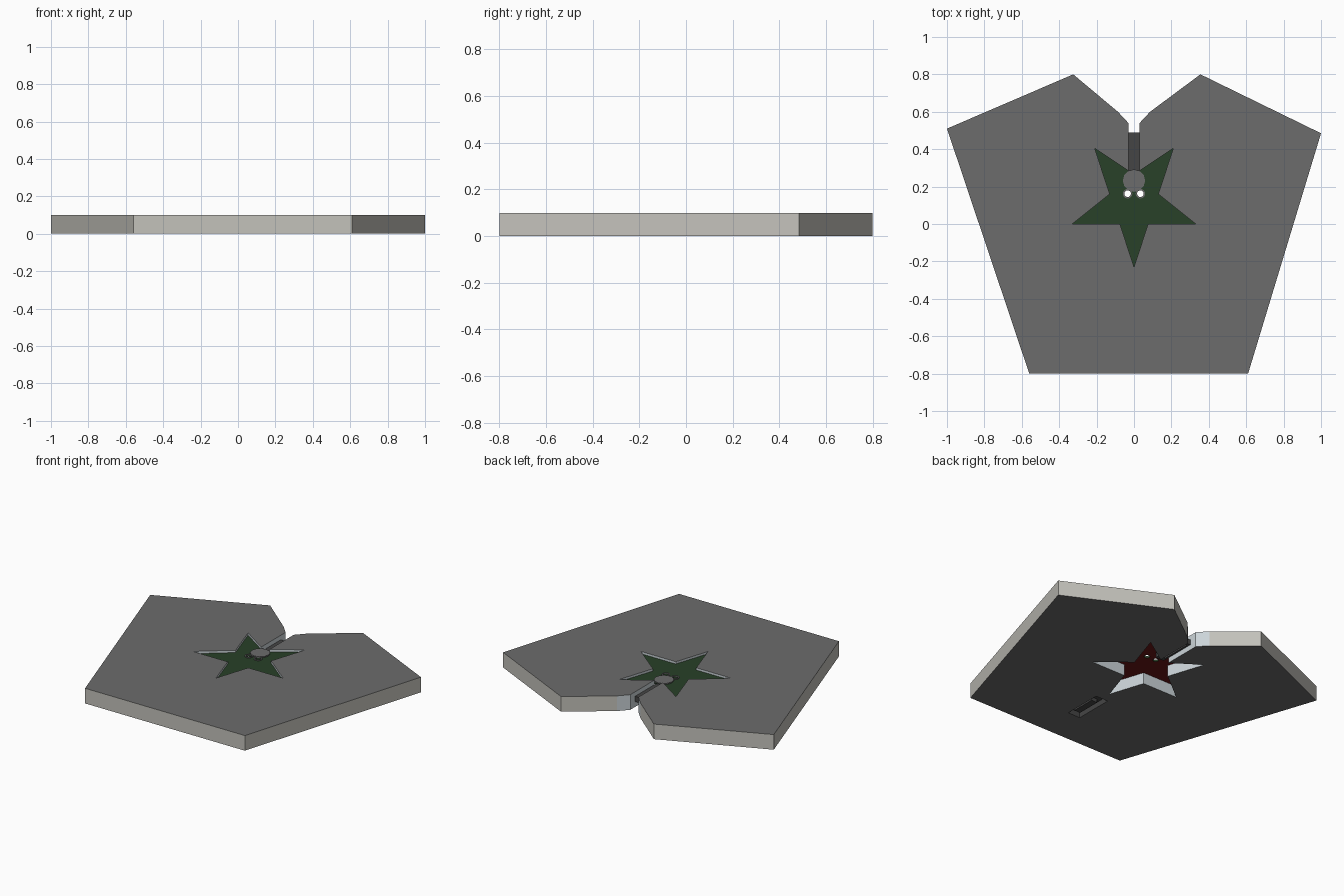
import bpy, bmesh, math

if "Cube" in bpy.data.objects:
    bpy.data.objects.remove(bpy.data.objects["Cube"])


def material(name, r, g, b):
    m = bpy.data.materials.new(name)
    m.diffuse_color = (r, g, b, 1)
    m.use_nodes = True
    m.node_tree.nodes["Principled BSDF"].inputs["Base Color"].default_value = m.diffuse_color
    return m


CAP = material("dark grey", 0.15, 0.15, 0.15)
SIDE = material("warm light grey", 0.55, 0.54, 0.50)
WALL = material("pale blue grey", 0.60, 0.66, 0.69)
GREEN = material("dark green", 0.021, 0.052, 0.021)
RED = material("dark red", 0.14, 0.008, 0.008)
BAR = material("charcoal", 0.06, 0.06, 0.06)


def circle(x, y, r, n=12):
    return [(x + r * math.cos(2 * math.pi * i / n),
             y + r * math.sin(2 * math.pi * i / n)) for i in range(n)]


def rect(x0, x1, y0, y1):
    return [(x0, y0), (x1, y0), (x1, y1), (x0, y1)]


def shell(name, outer, z0, z1, mats, rule=None, holes=(), pocket=None, depth=0.0):
    """Extruded outline with through holes and an optional pocket in its underside."""
    bm = bmesh.new()

    def ring(pts, z):
        vs = [bm.verts.new((x, y, z)) for x, y in pts]
        es = [bm.edges.new((vs[i], vs[(i + 1) % len(vs)])) for i in range(len(vs))]
        return vs, es

    def walls(a, b):
        for i in range(len(a)):
            j = (i + 1) % len(a)
            bm.faces.new((a[i], a[j], b[j], b[i]))

    low, high = [], []
    for pts in [outer, *holes]:
        va, ea = ring(pts, z0)
        vb, eb = ring(pts, z1)
        walls(va, vb)
        low += ea
        high += eb
    if pocket:
        va, ea = ring(pocket, z0)
        vb, eb = ring(pocket, z0 + depth)
        walls(va, vb)
        bm.faces.new(vb)
        low += ea
    for es, nz in ((low, -1), (high, 1)):
        bmesh.ops.triangle_fill(bm, edges=es, use_beauty=True, normal=(0, 0, nz))
    bmesh.ops.recalc_face_normals(bm, faces=bm.faces)
    bm.normal_update()
    if rule:
        for f in bm.faces:
            f.material_index = rule(f.calc_center_median(), f.normal)
    me = bpy.data.meshes.new(name)
    bm.to_mesh(me)
    bm.free()
    for m in mats:
        me.materials.append(m)
    ob = bpy.data.objects.new(name, me)
    bpy.context.collection.objects.link(ob)
    return ob


# Plate: outline runs down the notch, around the star opening and back out
half_star = [(0.03, 0.285), (0.21, 0.405), (0.13, 0.16), (0.33, 0.0), (0.075, 0.0)]
notch = [(0.086, 0.60), (0.03, 0.54)]
right_cut = notch + half_star + [(0, -0.23)]
left_cut = [(-x, y) for x, y in reversed(notch + half_star)]
outline = ([(-0.325, 0.8), (-1, 0.51), (-0.56, -0.8), (0.61, -0.8), (1, 0.485),
            (0.355, 0.8)] + right_cut + left_cut)
pocket = rect(-0.045, 0.045, -0.56, -0.30)


def plate_rule(c, n):
    if abs(c.x) < 0.06 and -0.57 < c.y < -0.29 and 0.005 < c.z < 0.06:
        return 3                                   # pocket lining
    if abs(n.z) > 0.5:
        return 0                                   # top and underside
    return 2 if abs(c.x) < 0.35 and -0.25 < c.y < 0.65 else 1


shell("plate", outline, 0, 0.1, [CAP, SIDE, WALL, BAR], plate_rule,
      pocket=pocket, depth=0.035)
shell("pocket_insert", rect(-0.022, 0.022, -0.53, -0.37), 0.012, 0.035, [BAR])

# Star panel: green above, red below, with two small through holes
star = half_star + [(0, -0.23)] + [(-x, y) for x, y in reversed(half_star)] + [(0, 0.265)]
eyes = [circle(s * 0.034, 0.162, 0.018) for s in (-1, 1)]
shell("star_panel", star, 0.075, 0.085, [GREEN, RED],
      lambda c, n: 1 if n.z < -0.5 else 0, holes=eyes)

# Round knob and hole rims on the star
shell("knob", circle(0, 0.232, 0.06), 0.084, 0.092, [CAP])
for s, side in ((-1, "left"), (1, "right")):
    shell("hole_rim_" + side, circle(s * 0.034, 0.162, 0.026), 0.084, 0.09, [CAP],
          holes=[circle(s * 0.034, 0.162, 0.018)])

# Bar lying in the notch, with a hollow underside
shell("notch_bar", rect(-0.03, 0.03, 0.24, 0.49), 0.035, 0.07, [BAR],
      pocket=rect(-0.018, 0.018, 0.27, 0.47), depth=0.015)
